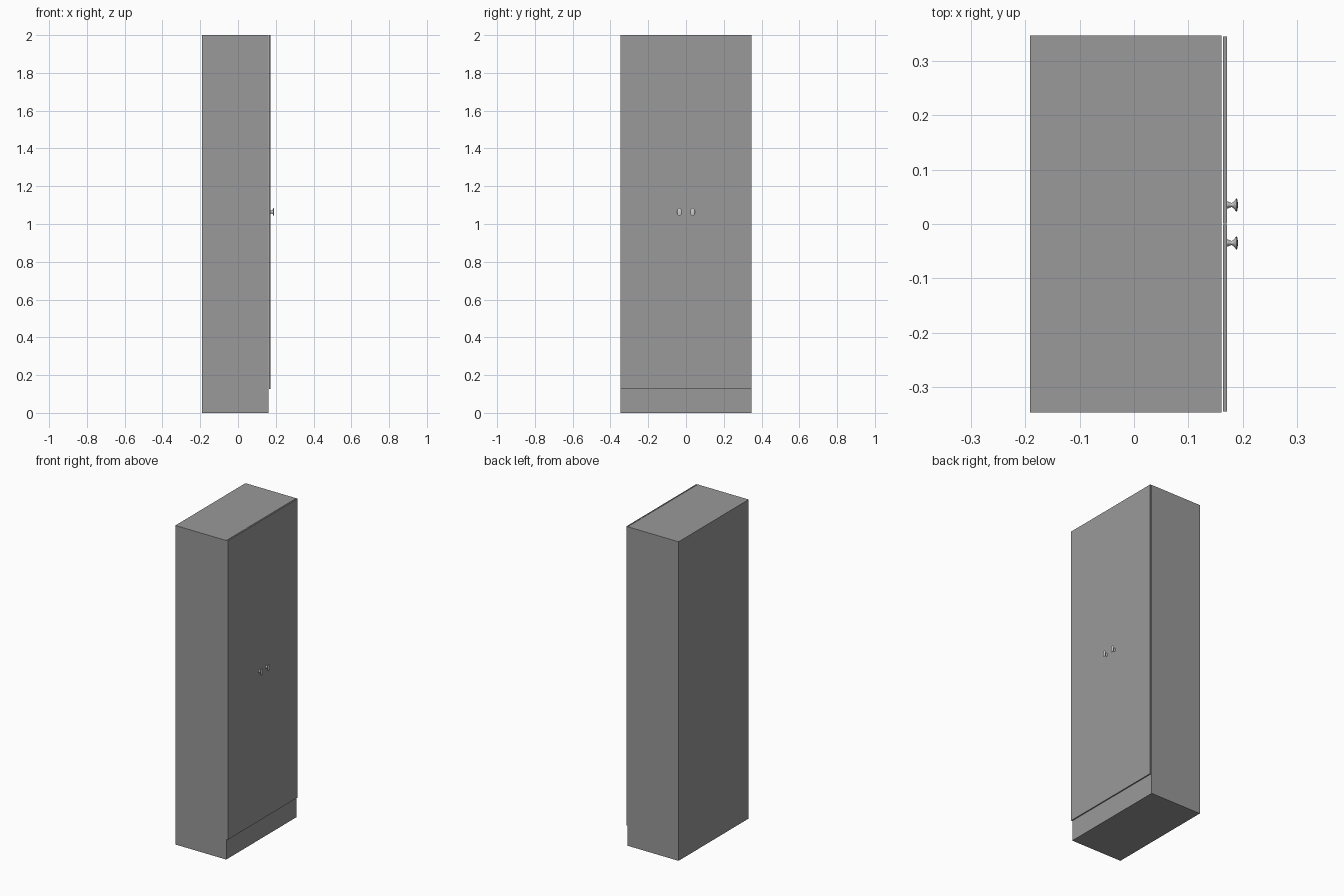
import bpy, bmesh, math

if "Cube" in bpy.data.objects:
    bpy.data.objects.remove(bpy.data.objects["Cube"])

grey = bpy.data.materials.new("dark_grey")
grey.diffuse_color = (0.32, 0.32, 0.32, 1)
grey.use_nodes = True
grey.node_tree.nodes["Principled BSDF"].inputs["Base Color"].default_value = grey.diffuse_color

def finish(name, bm):
    me = bpy.data.meshes.new(name)
    bm.to_mesh(me)
    bm.free()
    ob = bpy.data.objects.new(name, me)
    bpy.context.collection.objects.link(ob)
    return ob

def box(name, lo, hi):
    bm = bmesh.new()
    bmesh.ops.create_cube(bm, size=1)
    for v in bm.verts:
        v.co = [(a + b) / 2 + c * (b - a) for a, b, c in zip(lo, hi, v.co)]
    ob = finish(name, bm)
    ob.data.materials.append(grey)
    return ob

def knob(name, x, y, z, squash=0.57, sides=32):
    # Lathed profile (distance from door, radius), flattened into an oval
    profile = [(0, 0.0115), (0.003, 0.0105), (0.0065, 0.0075), (0.009, 0.0068),
               (0.0115, 0.009), (0.014, 0.0135), (0.016, 0.018), (0.0172, 0.021),
               (0.018, 0.0215), (0.019, 0.019), (0.0198, 0.014), (0.0203, 0.007)]
    bm = bmesh.new()
    rings = []
    for d, r in profile:
        rings.append([bm.verts.new((x + d,
                                    y + squash * r * math.cos(2 * math.pi * i / sides),
                                    z + r * math.sin(2 * math.pi * i / sides)))
                      for i in range(sides)])
    for a, b in zip(rings, rings[1:]):
        for i in range(sides):
            j = (i + 1) % sides
            bm.faces.new((a[i], a[j], b[j], b[i]))
    bm.faces.new(rings[0][::-1])
    bm.faces.new(rings[-1])
    bmesh.ops.recalc_face_normals(bm, faces=bm.faces)
    ob = finish(name, bm)
    bpy.context.view_layer.objects.active = ob
    ob.select_set(True)
    bpy.ops.object.shade_smooth_by_angle(angle=math.radians(75))
    ob.select_set(False)

# Carcass with its plinth flush at the front
box("cabinet_body", (-0.1915, -0.347, 0), (0.1615, 0.347, 2.0))

# Pair of doors, standing slightly proud of the carcass, with oval knobs
for side, s in (("left", -1), ("right", 1)):
    y0, y1 = sorted((s * 0.0006, s * 0.3455))
    box(side + "_door", (0.1638, y0, 0.126), (0.171, y1, 2.0))
    knob(side + "_knob", 0.171, s * 0.035, 1.064)
